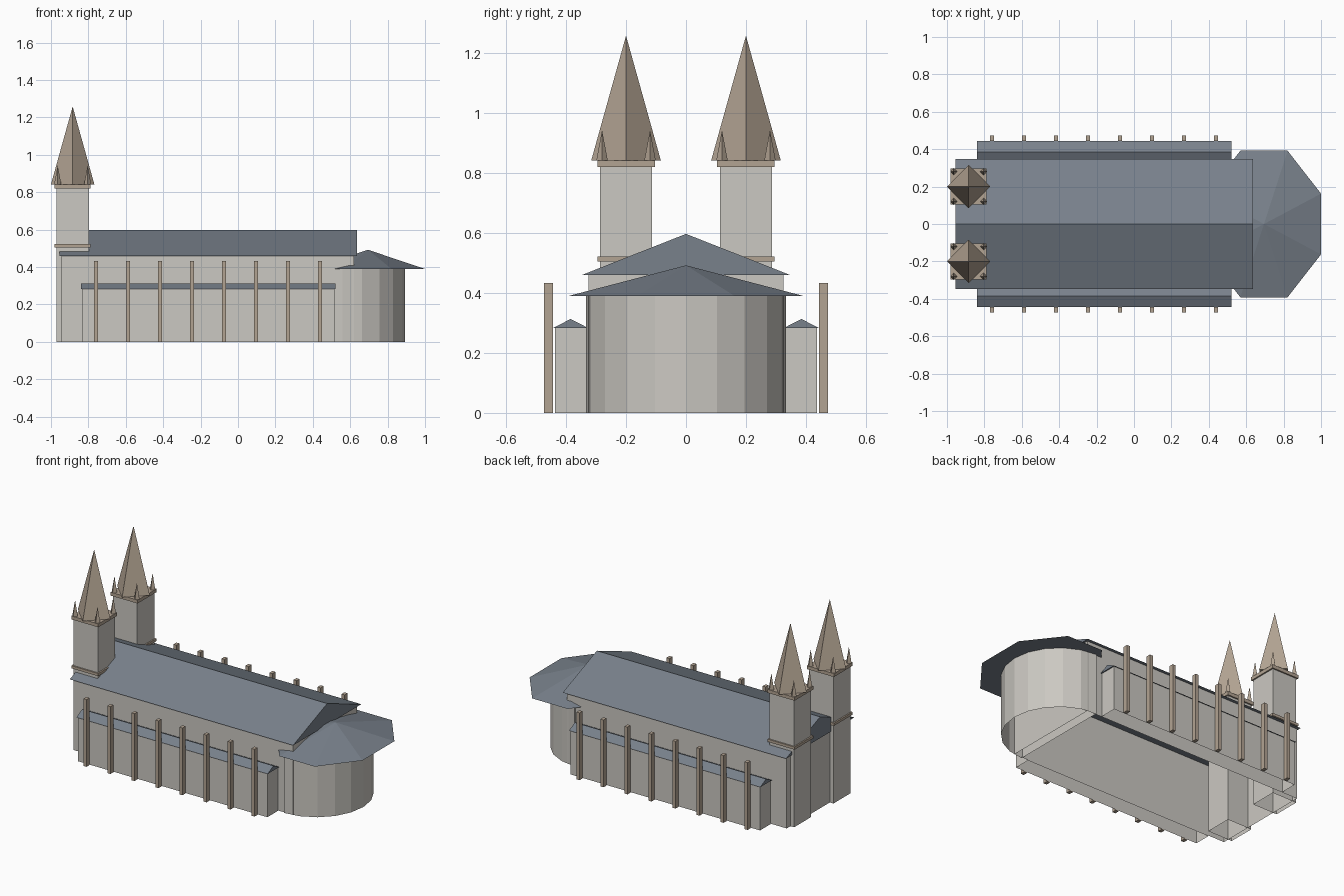
import bpy, bmesh
from math import cos, sin, pi

cube = bpy.data.objects.get("Cube")
if cube:
    bpy.data.objects.remove(cube, do_unlink=True)


def material(name, rgb):
    m = bpy.data.materials.new(name)
    m.use_nodes = True
    m.diffuse_color = (*rgb, 1)
    m.node_tree.nodes["Principled BSDF"].inputs["Base Color"].default_value = (*rgb, 1)
    return m


STONE = material("pale stone", (0.60, 0.58, 0.54))
TRIM = material("tan stone", (0.45, 0.37, 0.29))
SLATE = material("slate blue", (0.19, 0.22, 0.26))


def finish(name, bm, mat):
    bmesh.ops.recalc_face_normals(bm, faces=bm.faces)
    mesh = bpy.data.meshes.new(name)
    bm.to_mesh(mesh)
    bm.free()
    mesh.materials.append(mat)
    ob = bpy.data.objects.new(name, mesh)
    bpy.context.collection.objects.link(ob)
    return ob


def prism(name, outline, bottom, top, mat, floor=True, cap=True):
    """Upright prism over an (x, y) outline; floor and cap may be left open."""
    bm = bmesh.new()
    low = [bm.verts.new((x, y, bottom)) for x, y in outline]
    high = [bm.verts.new((x, y, top)) for x, y in outline]
    for i in range(len(outline)):
        j = (i + 1) % len(outline)
        bm.faces.new((low[i], low[j], high[j], high[i]))
    if floor:
        bm.faces.new(low[::-1])
    if cap:
        bm.faces.new(high)
    return finish(name, bm, mat)


def box(name, x0, x1, y0, y1, z0, z1, mat, **ends):
    return prism(name, [(x0, y0), (x1, y0), (x1, y1), (x0, y1)], z0, z1, mat, **ends)


def square(name, x, y, half, z0, z1, mat, **ends):
    return box(name, x - half, x + half, y - half, y + half, z0, z1, mat, **ends)


def gable(name, x0, x1, y, half, eave, ridge, mat):
    """Triangular roof running along x."""
    bm = bmesh.new()
    a, b = ([bm.verts.new(p) for p in
             ((x, y - half, eave), (x, y + half, eave), (x, y, ridge))] for x in (x0, x1))
    bm.faces.new(a)
    bm.faces.new(b)
    for i in range(3):
        j = (i + 1) % 3
        bm.faces.new((a[i], a[j], b[j], b[i]))
    return finish(name, bm, mat)


def pyramid(name, x, y, rx, ry, z0, z1, sides, turn, mat):
    """Pointed roof with a closed base."""
    bm = bmesh.new()
    ring = [bm.verts.new((x + rx * cos(turn + 2 * pi * i / sides),
                          y + ry * sin(turn + 2 * pi * i / sides), z0)) for i in range(sides)]
    tip = bm.verts.new((x, y, z1))
    bm.faces.new(ring[::-1])
    for i in range(sides):
        bm.faces.new((ring[i], ring[(i + 1) % sides], tip))
    return finish(name, bm, mat)


# Nave
box("nave_walls", -0.945, 0.62, -0.325, 0.325, 0, 0.46, STONE, floor=False, cap=False)
gable("nave_roof", -0.955, 0.635, 0, 0.347, 0.46, 0.597, SLATE)

# Rounded apse with faceted roof
arc = [(0.56 + 0.333 * cos(pi * i / 10), 0.333 * sin(pi * i / 10)) for i in range(-5, 6)]
prism("apse_wall", arc, 0, 0.39, STONE, floor=False, cap=False)
pyramid("apse_roof", 0.695, 0, 0.33, 0.424, 0.39, 0.492, 8, pi / 8, SLATE)

for side, s in (("right", -1), ("left", 1)):
    # Side aisles
    y0, y1 = sorted((s * 0.33, s * 0.437))
    box(side + "_aisle_walls", -0.833, 0.515, y0, y1, 0, 0.284, STONE, floor=False, cap=False)
    gable(side + "_aisle_roof", -0.84, 0.522, s * 0.385, 0.059, 0.283, 0.313, SLATE)

    # Row of buttresses
    y0, y1 = sorted((s * 0.443, s * 0.473))
    for i in range(8):
        x = -0.759 + 0.171 * i
        box(f"{side}_buttress_{i + 1}", x - 0.011, x + 0.011, y0, y1, 0, 0.433, TRIM)

    # Front towers with bands, spire and corner pinnacles
    tx, ty = -0.884, s * 0.2
    square(side + "_tower", tx, ty, 0.087, 0, 0.825, STONE, floor=False)
    square(side + "_tower_lower_band", tx, ty, 0.096, 0.505, 0.522, TRIM)
    square(side + "_tower_upper_band", tx, ty, 0.096, 0.82, 0.842, TRIM)
    pyramid(side + "_spire", tx, ty, 0.116, 0.116, 0.842, 1.258, 4, 0, TRIM)
    for dx in (-1, 1):
        for dy in (-1, 1):
            pyramid(f"{side}_pinnacle", tx + dx * 0.08, ty + dy * 0.08,
                    0.019, 0.019, 0.842, 0.943, 4, 0, TRIM)
